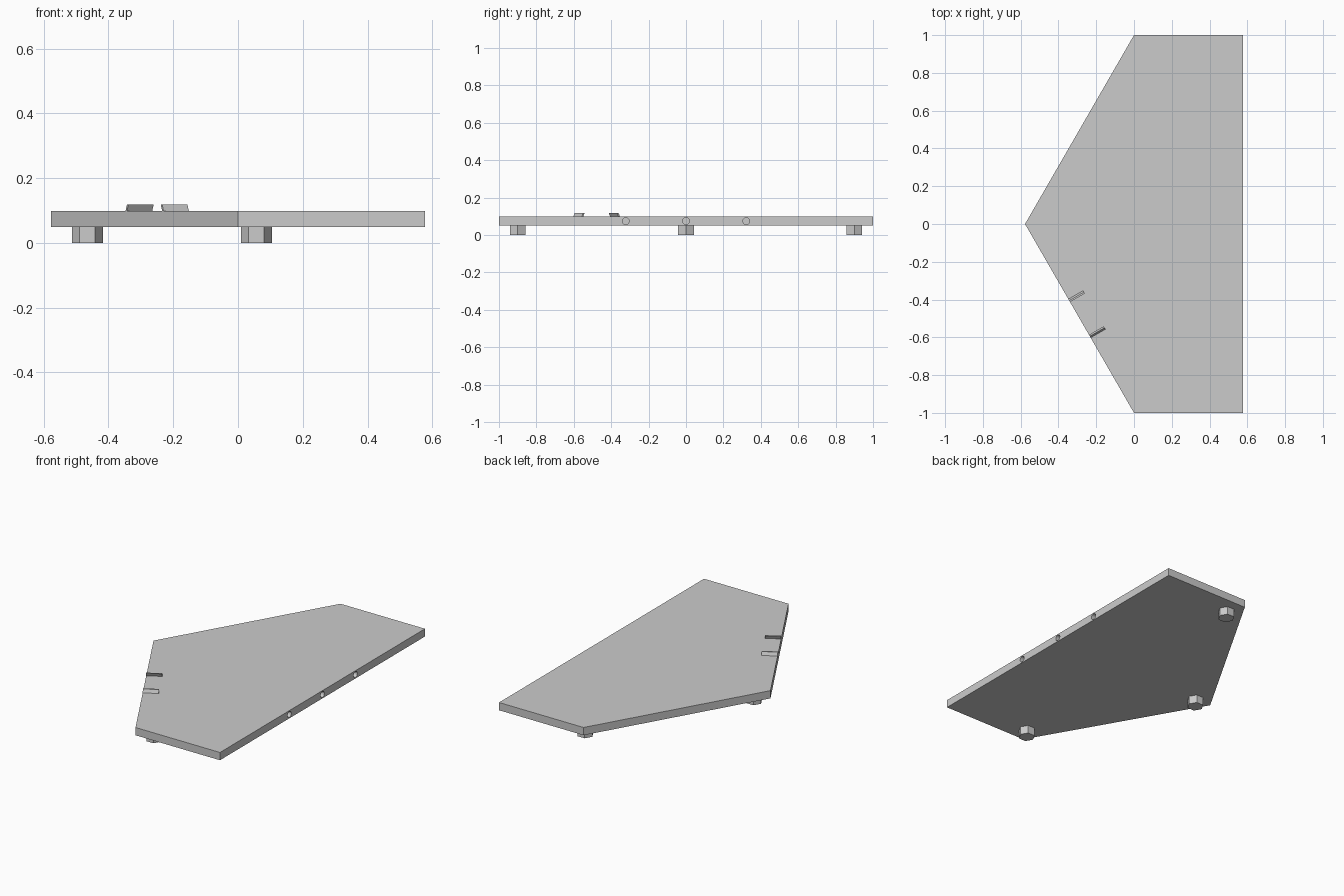
import bpy
import bmesh
import math
from mathutils import Vector, Matrix

cube = bpy.data.objects.get("Cube")
if cube:
    bpy.data.objects.remove(cube, do_unlink=True)

# One plain grey for everything
grey = bpy.data.materials.new("plain_grey")
grey.use_nodes = True
colour = (0.6, 0.6, 0.6, 1)
grey.diffuse_color = colour
grey.node_tree.nodes["Principled BSDF"].inputs["Base Color"].default_value = colour

HALF_X = 0.577
BOTTOM, TOP = 0.05, 0.098


def add_object(name, bm):
    bmesh.ops.recalc_face_normals(bm, faces=bm.faces)
    mesh = bpy.data.meshes.new(name)
    bm.to_mesh(mesh)
    bm.free()
    mesh.materials.append(grey)
    obj = bpy.data.objects.new(name, mesh)
    bpy.context.collection.objects.link(obj)
    return obj


def extruded(name, outline, offset):
    """Solid made by sweeping a closed outline along an offset."""
    bm = bmesh.new()
    face = bm.faces.new([bm.verts.new(p) for p in outline])
    result = bmesh.ops.extrude_face_region(bm, geom=[face], use_keep_orig=True)
    verts = [v for v in result["geom"] if isinstance(v, bmesh.types.BMVert)]
    bmesh.ops.translate(bm, verts=verts, vec=offset)
    return add_object(name, bm)


def prism(name, sides, radius, depth, centre, rotation=Matrix()):
    bm = bmesh.new()
    bmesh.ops.create_cone(bm, cap_ends=True, segments=sides, radius1=radius,
                          radius2=radius, depth=depth,
                          matrix=Matrix.Translation(centre) @ rotation)
    return add_object(name, bm)


# Five-sided plate
corners = [(HALF_X, -1), (HALF_X, 1), (0, 1), (-HALF_X, 0), (0, -1)]
plate = extruded("plate", [(x, y, BOTTOM) for x, y in corners],
                 Vector((0, 0, TOP - BOTTOM)))

# Round blind holes in the long straight edge
for i, y in enumerate((-0.322, 0, 0.322)):
    cutter = prism(f"hole_cutter_{i + 1}", 24, 0.018, 0.12, (HALF_X, y, 0.074),
                   Matrix.Rotation(math.pi / 2, 4, "Y"))
    cutter.hide_render = True
    cutter.hide_viewport = True
    cutter.display_type = "WIRE"
    cut = plate.modifiers.new(f"hole_{i + 1}", "BOOLEAN")
    cut.operation = "DIFFERENCE"
    cut.solver = "EXACT"
    cut.object = cutter

# Hexagonal feet
for name, x, y in (("right_foot", -0.465, 0), ("front_foot", 0.057, -0.9),
                   ("back_foot", 0.057, 0.9)):
    foot = prism(name, 6, 0.048, BOTTOM, (x, y, BOTTOM / 2),
                 Matrix.Rotation(math.pi / 6, 4, "Z"))
    # Corners point along x
    if max(v.co.x for v in foot.data.vertices) - x < 0.047:
        foot.data.transform(Matrix.Translation((x, y, 0))
                            @ Matrix.Rotation(math.pi / 6, 4, "Z")
                            @ Matrix.Translation((-x, -y, 0)))

# Two rails leaning towards each other, square to the slanted front edge
tip, corner = Vector((-HALF_X, 0, 0)), Vector((0, -1, 0))
middle = (tip + corner) / 2
along = (corner - tip).normalized()
inward = Vector((-along.y, along.x, 0))
section = [(0.109, TOP), (0.118, TOP), (0.109, 0.118), (0.1, 0.118)]
for name, side in (("rear_rail", -1), ("front_rail", 1)):
    outline = [middle + along * side * s + Vector((0, 0, z)) for s, z in section]
    extruded(name, outline, inward * 0.09)
